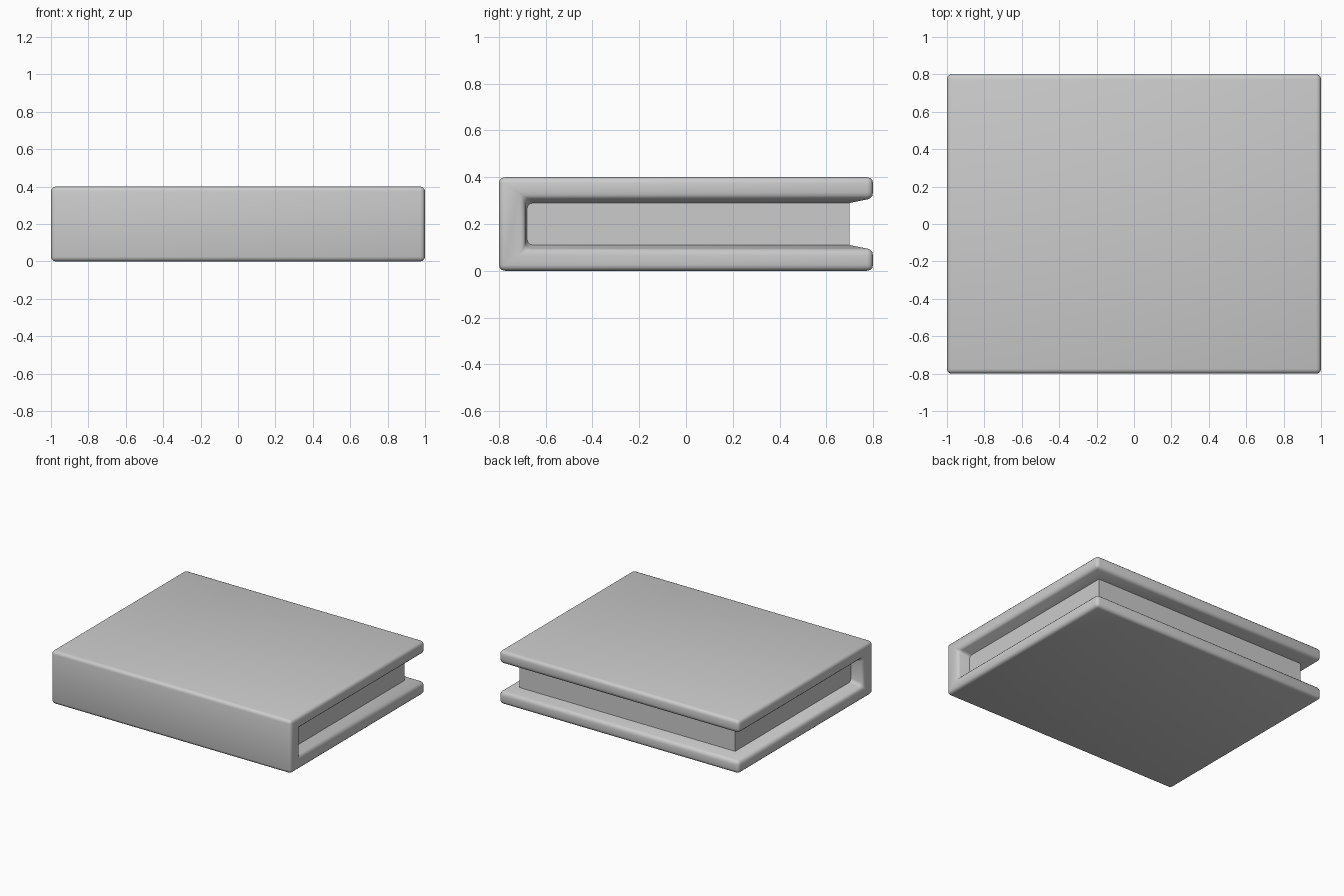
import bpy
import bmesh
import math

if "Cube" in bpy.data.objects:
    bpy.data.objects.remove(bpy.data.objects["Cube"], do_unlink=True)

grey = bpy.data.materials.new("plain_grey")
grey.use_nodes = True
colour = (0.6, 0.6, 0.6, 1)
grey.diffuse_color = colour
grey.node_tree.nodes["Principled BSDF"].inputs["Base Color"].default_value = colour


def box(bm, low, high):
    """Add a box spanning two opposite corners."""
    verts = bmesh.ops.create_cube(bm, size=1)["verts"]
    for v in verts:
        for i in range(3):
            v.co[i] = high[i] if v.co[i] > 0 else low[i]


def finish(bm, name):
    bmesh.ops.recalc_face_normals(bm, faces=bm.faces)
    mesh = bpy.data.meshes.new(name)
    bm.to_mesh(mesh)
    bm.free()
    obj = bpy.data.objects.new(name, mesh)
    bpy.context.collection.objects.link(obj)
    mesh.materials.append(grey)
    return obj


# Cover: a block with a tapering groove sunk into its three open sides
MID = 0.2
SPINE = -0.69
bm = bmesh.new()
box(bm, (-1, -0.8, 0), (1, 0.8, 0.4))
for point, normal in (((0, 0, 0.09), (0, 0, 1)),
                      ((0, 0, 0.31), (0, 0, 1)),
                      ((0, SPINE, 0), (0, 1, 0))):
    bmesh.ops.bisect_plane(bm, geom=bm.verts[:] + bm.edges[:] + bm.faces[:],
                           plane_co=point, plane_no=normal)
sides = [f for f in bm.faces
         if abs(f.calc_center_median().z - MID) < 0.05
         and f.calc_center_median().y > SPINE]
groove = bmesh.ops.extrude_face_region(bm, geom=sides)["geom"]
bmesh.ops.delete(bm, geom=[f for f in sides if f.is_valid], context='FACES')
for v in [g for g in groove if isinstance(g, bmesh.types.BMVert)]:
    v.co.x *= 0.85
    v.co.y += -0.15 if v.co.y > 0 else 0.015
    v.co.z += 0.03 if v.co.z < MID else -0.03
bmesh.ops.dissolve_limit(bm, angle_limit=math.radians(1),
                         verts=bm.verts, edges=bm.edges)
cover = finish(bm, "cover")

# Rounded rims
bevel = cover.modifiers.new("rounded_rims", 'BEVEL')
bevel.width = 0.025
bevel.segments = 3
bevel.limit_method = 'ANGLE'
bevel.angle_limit = math.radians(30)
cover.data.polygons.foreach_set("use_smooth", [True] * len(cover.data.polygons))

# Page block set back from the cover rims
bm = bmesh.new()
box(bm, (-0.9, -0.69, 0.1), (0.9, 0.7, 0.3))
finish(bm, "pages")
